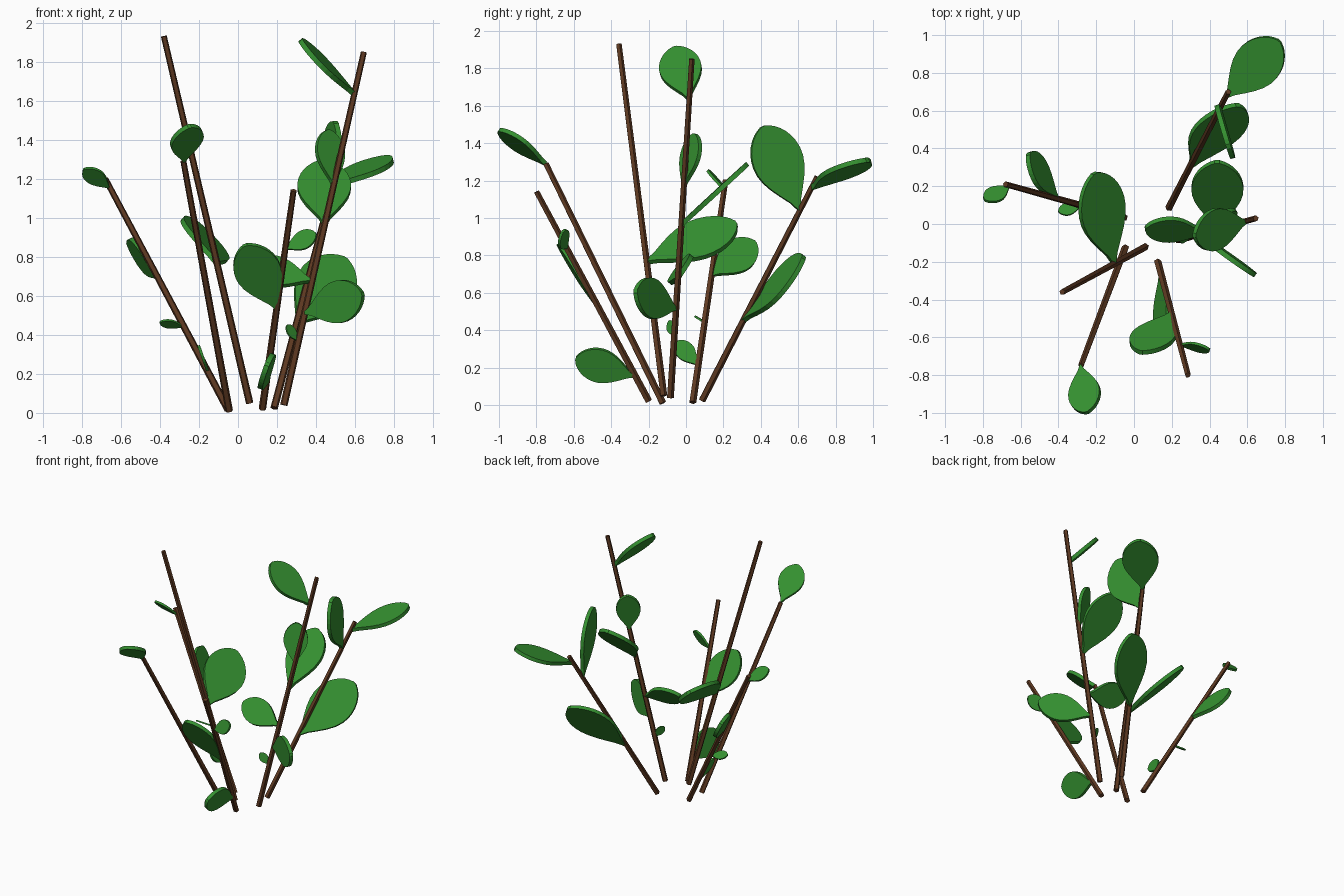
import bpy, bmesh
from math import sin, cos, pi, radians
from mathutils import Vector

if "Cube" in bpy.data.objects:
    bpy.data.objects.remove(bpy.data.objects["Cube"])


def material(name, col):
    m = bpy.data.materials.new(name)
    m.diffuse_color = (*col, 1)
    m.use_nodes = True
    m.node_tree.nodes["Principled BSDF"].inputs["Base Color"].default_value = m.diffuse_color
    return m


BARK = material("bark", (0.11, 0.04, 0.015))
GREEN = material("leaf_green", (0.035, 0.28, 0.03))


def add_object(name, bm, mat):
    bmesh.ops.recalc_face_normals(bm, faces=bm.faces)
    me = bpy.data.meshes.new(name)
    bm.to_mesh(me)
    bm.free()
    me.materials.append(mat)
    ob = bpy.data.objects.new(name, me)
    bpy.context.collection.objects.link(ob)
    return ob


def stem(name, a, b):
    # slim, slightly tapered straight rod
    d = b - a
    bm = bmesh.new()
    bmesh.ops.create_cone(bm, cap_ends=True, segments=5, radius1=0.02,
                          radius2=0.016, depth=d.length)
    ob = add_object(name, bm, BARK)
    ob.location = (a + b) / 2
    ob.rotation_mode = 'QUATERNION'
    ob.rotation_quaternion = Vector((0, 0, 1)).rotation_difference(d)


def half_width(t):
    # pointed at the base, widest at 60 %, rounded at the tip
    if t < 0.6:
        return max(0.04, sin(pi / 2 * t / 0.6) ** 1.25)
    return max(0.1, max(0, 1 - ((t - 0.6) / 0.4) ** 2) ** 0.62)


def leaf(name, base, tip, roll):
    # every leaf is the same flat blade, scaled to its length and rolled about its axis
    axis = tip - base
    size = axis.length
    side = axis.cross(Vector((0, 0, 1))).normalized()
    up = side.cross(axis).normalized()
    r = radians(roll)
    w = (side * cos(r) + up * sin(r)) * size * 0.285
    n = axis.cross(w).normalized() * min(0.013, 0.04 * size)
    bm = bmesh.new()
    rows, steps = [], 14
    for i in range(steps + 1):
        t = sin(pi / 2 * i / steps)      # rows gather toward the round tip
        c = base + axis * t
        h = half_width(t)
        rows.append([bm.verts.new(c + w * h * s + n * k)
                     for s, k in ((-1, -1), (1, -1), (1, 1), (-1, 1))])
    for p, q in zip(rows, rows[1:]):
        for i in range(4):
            j = (i + 1) % 4
            bm.faces.new((p[i], p[j], q[j], q[i]))
    bm.faces.new(rows[0])
    bm.faces.new(rows[-1])
    add_object(name, bm, GREEN)


def plant_branch(name, foot, top, *leaves):
    # one stem with its leaves: (fraction up the stem, tip position, roll in degrees)
    a, b = Vector(foot), Vector(top)
    stem(f"{name}_stem", a, b)
    for i, (f, tip, roll) in enumerate(leaves):
        leaf(f"{name}_leaf_{i + 1}", a.lerp(b, f), Vector(tip), roll)


plant_branch("tall_left", (.06, -.12, .05), (-.38, -.36, 1.93),
             (.38, (-.21, .27, .97), -37))

plant_branch("tall_right", (.235, -.085, .04), (.645, .03, 1.85),
             (.18, (.25, -.09, .45), 67),
             (.26, (.64, -.27, .61), 87),
             (.35, (.06, -.02, .76), 50),
             (.51, (.44, .33, 1.29), 0),
             (.62, (.46, .05, 1.45), -9),
             (.88, (.32, -.06, 1.91), 20))

plant_branch("front_left", (-.045, -.125, .01), (-.28, -.75, 1.29),
             (1, (-.25, -1, 1.47), -17))

plant_branch("front_right", (.125, -.2, .02), (.285, -.8, 1.14),
             (.12, (.15, -.59, .25), 112),
             (.46, (.035, -.68, .86), -36),
             (.73, (.4, -.665, .92), 112))

plant_branch("low_left", (-.05, .035, .015), (-.68, .21, 1.2),
             (.165, (-.2, -.05, .34), 61),
             (.36, (-.4, .065, .465), 150),
             (.57, (-.56, .37, .87), -58),
             (.96, (-.79, .125, 1.25), 145))

plant_branch("back_right", (.185, .085, .025), (.5, .7, 1.22),
             (.355, (.55, .63, .79), -45),
             (.85, (.5, .41, 1.49), 86),
             (.95, (.77, .97, 1.31), 0))
